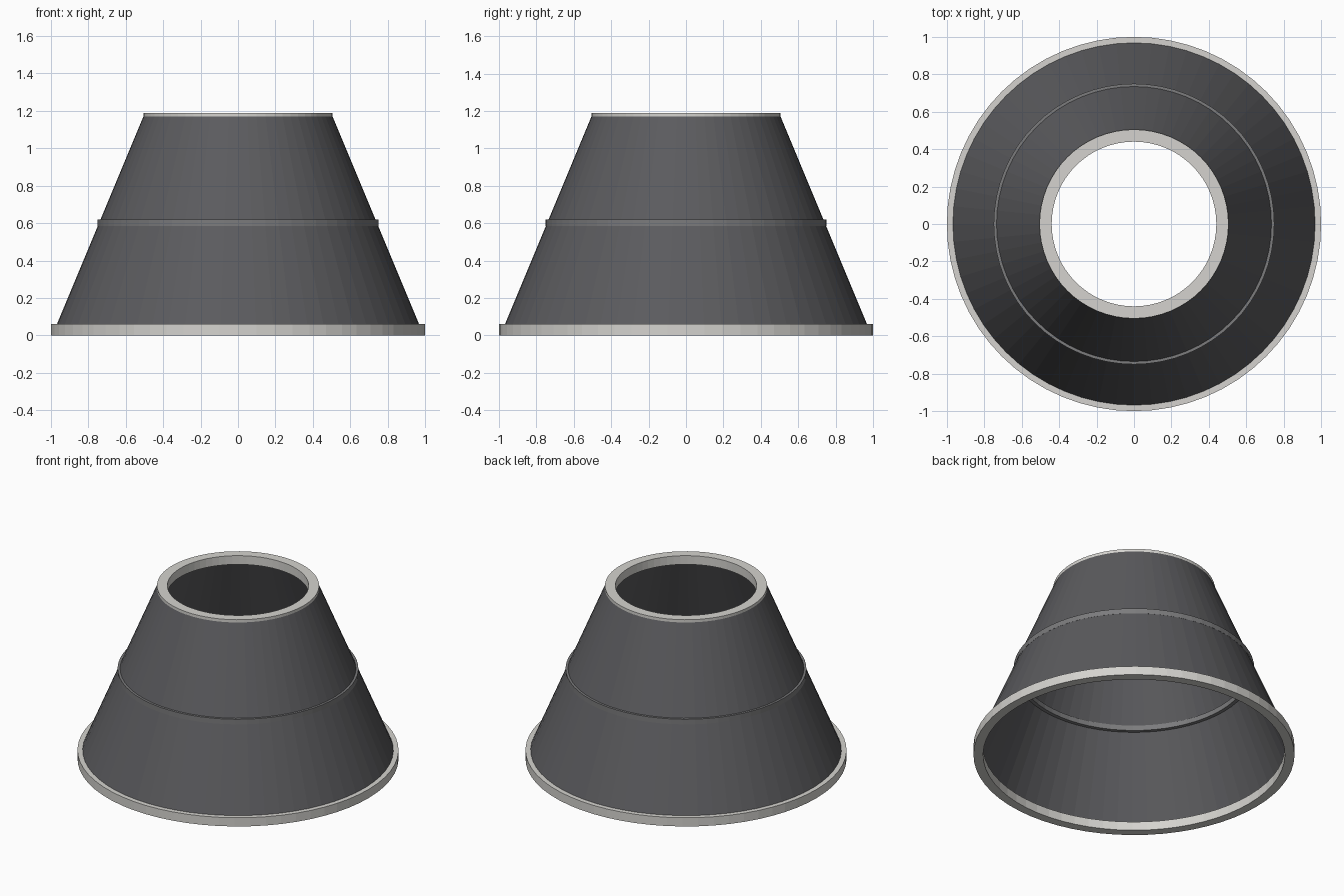
import bpy
import bmesh
from math import cos, sin, tau

SIDES = 64
HEIGHT = 1.19

old = bpy.data.objects.get("Cube")
if old:
    bpy.data.objects.remove(old, do_unlink=True)


def make_material(name, color):
    mat = bpy.data.materials.new(name)
    mat.use_nodes = True
    mat.diffuse_color = (*color, 1)
    bsdf = next(n for n in mat.node_tree.nodes if n.type == "BSDF_PRINCIPLED")
    bsdf.inputs["Base Color"].default_value = (*color, 1)
    bsdf.inputs["Roughness"].default_value = 0.6
    return mat


def lathe(name, profile, mat):
    """Spin a closed (radius, z) outline around the z axis."""
    bm = bmesh.new()
    loops = []
    for i in range(SIDES):
        a = tau * i / SIDES
        loops.append([bm.verts.new((r * cos(a), r * sin(a), z)) for r, z in profile])
    count = len(profile)
    for i in range(SIDES):
        here, after = loops[i], loops[(i + 1) % SIDES]
        for j in range(count):
            k = (j + 1) % count
            bm.faces.new((here[j], after[j], after[k], here[k]))
    bmesh.ops.recalc_face_normals(bm, faces=bm.faces)
    mesh = bpy.data.meshes.new(name)
    bm.to_mesh(mesh)
    bm.free()
    mesh.materials.append(mat)
    obj = bpy.data.objects.new(name, mesh)
    bpy.context.collection.objects.link(obj)
    return obj


def ring(name, inner, outer, low, high, mat):
    return lathe(name, [(inner, low), (outer, low), (outer, high), (inner, high)], mat)


charcoal = make_material("charcoal fabric", (0.105, 0.105, 0.112))
grey = make_material("grey band", (0.2, 0.2, 0.205))
pale = make_material("pale trim", (0.66, 0.65, 0.62))

# Tapered hollow shade, its ends just inside the trim
wall = 0.015
lathe("shade", [(0.992, 0.002), (0.498, HEIGHT - 0.002),
                (0.498 - wall, HEIGHT - 0.002), (0.992 - wall, 0.002)], charcoal)

# Trim rings at the ends and the band round the middle
ring("bottom_trim", 0.94, 1.0, 0, 0.06, pale)
ring("middle_band", 0.71, 0.75, 0.585, 0.62, grey)
ring("top_trim", 0.44, 0.505, HEIGHT - 0.06, HEIGHT, pale)
